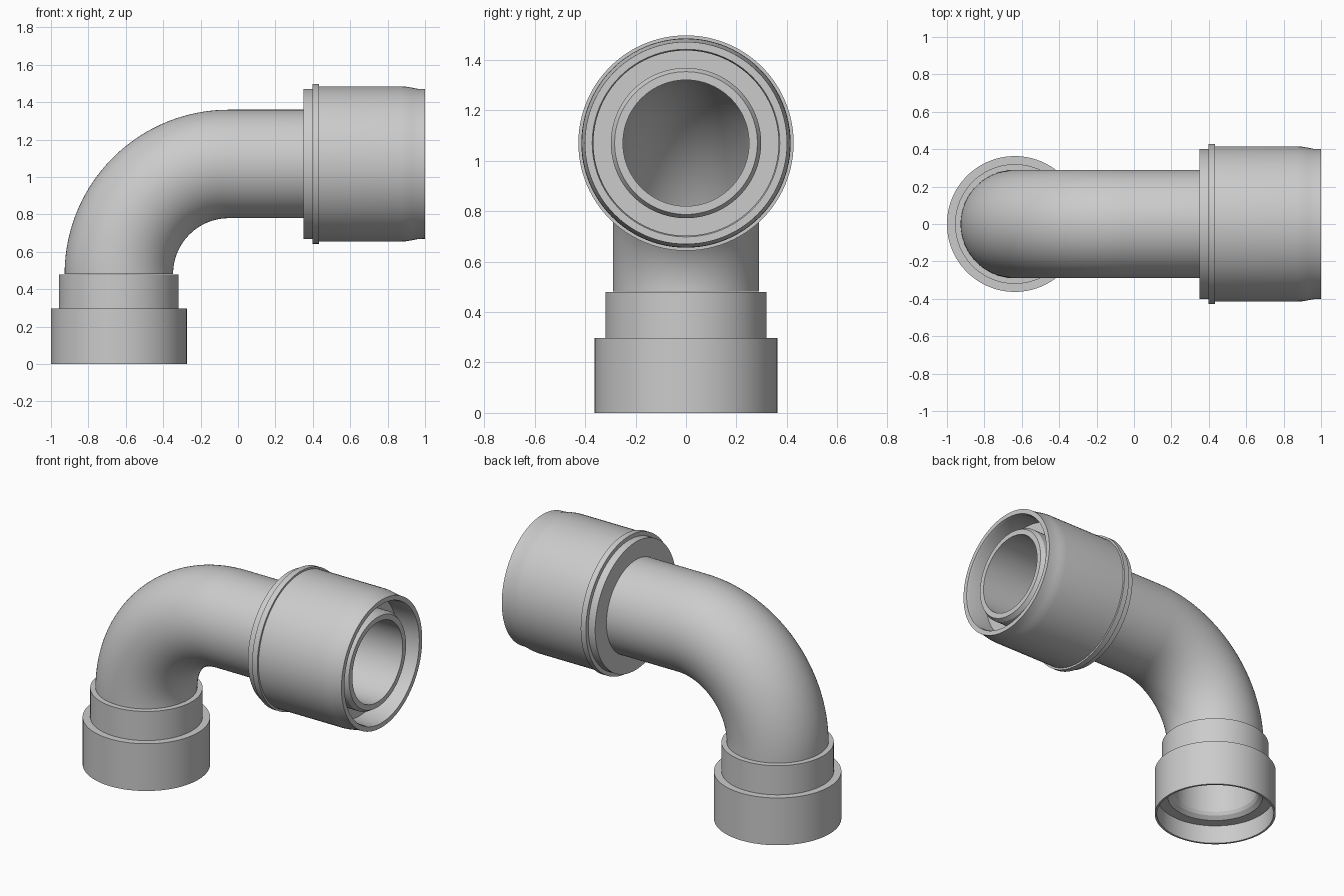
import bpy, bmesh
from math import sin, cos, pi
from mathutils import Vector, Matrix

if "Cube" in bpy.data.objects:
    bpy.data.objects.remove(bpy.data.objects["Cube"])

SEG = 96
AX, AZ, BEND = -0.637, 1.07, 0.588     # riser axis x, outlet axis z, bend radius
PIPE, BORE = 0.29, 0.25


def make_object(name, rings):
    """Join rings (lists of points) into a closed loop of quads."""
    bm = bmesh.new()
    vs = [[bm.verts.new(p) for p in ring] for ring in rings]
    for i in range(len(vs)):
        a, b = vs[i], vs[(i + 1) % len(vs)]
        for j in range(SEG):
            k = (j + 1) % SEG
            bm.faces.new((a[j], a[k], b[k], b[j]))
    bmesh.ops.recalc_face_normals(bm, faces=bm.faces)
    me = bpy.data.meshes.new(name)
    bm.to_mesh(me)
    bm.free()
    ob = bpy.data.objects.new(name, me)
    bpy.context.collection.objects.link(ob)
    bpy.ops.object.select_all(action='DESELECT')
    ob.select_set(True)
    bpy.context.view_layer.objects.active = ob
    bpy.ops.object.shade_smooth_by_angle(angle=0.4)
    return ob


def ring(center, tilt, r):
    """Circle whose normal leans from +z (tilt 0) to +x (tilt 90 degrees)."""
    m = Matrix.Translation(center) @ Matrix.Rotation(tilt, 4, 'Y')
    return [m @ Vector((r * cos(2 * pi * j / SEG), r * sin(2 * pi * j / SEG), 0))
            for j in range(SEG)]


# Bottom socket: stepped sleeve around the riser (radius, z)
socket = [(BORE, 0.48), (0.32, 0.48), (0.32, 0.297), (0.363, 0.297), (0.363, 0),
          (0.35, 0), (0.35, 0.12), (0.285, 0.12), (0.26, 0.14), (BORE, 0.16)]
make_object("bottom_socket", [ring((AX, 0, z), 0, r) for r, z in socket])

# Elbow: quarter bend followed by a straight run, hollow
N = 40
path = []
for i in range(N + 1):
    t = pi / 2 * i / N
    path.append(((AX + BEND * (1 - cos(t)), 0, AZ - BEND + BEND * sin(t)), t))
path.append(((0.35, 0, AZ), pi / 2))
make_object("elbow_pipe", [ring(c, t, PIPE) for c, t in path]
            + [ring(c, t, BORE) for c, t in reversed(path)])

# Outlet coupling: collar, flange bead, sleeve with tapered mouth, inner spigot (radius, x)
coupling = [(BORE, 0.35), (0.402, 0.35), (0.402, 0.397), (0.427, 0.397), (0.427, 0.433),
            (0.415, 0.433), (0.415, 0.875), (0.413, 0.9), (0.408, 0.93), (0.402, 0.96),
            (0.401, 1.0), (0.372, 1.0), (0.367, 0.985), (0.367, 0.85),
            (0.298, 0.85), (0.298, 0.945), (0.283, 0.97), (BORE, 0.97)]
make_object("outlet_coupling", [ring((x, 0, AZ), pi / 2, r) for r, x in coupling])
